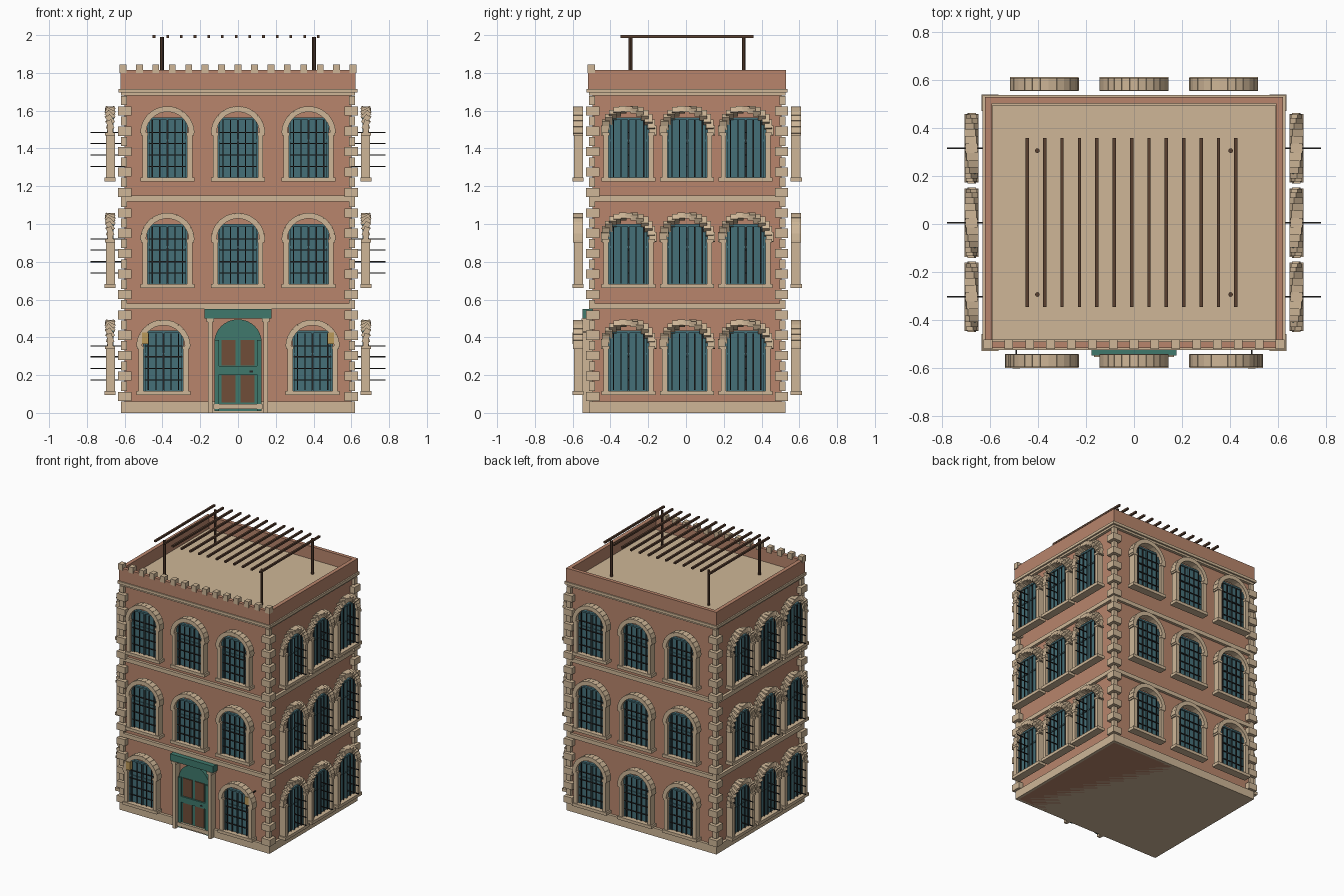
import bpy, bmesh
from math import pi, sin, cos
from mathutils import Matrix, Vector

if "Cube" in bpy.data.objects:
    bpy.data.objects.remove(bpy.data.objects["Cube"])

CY = 0.006          # small y offset of the building body
HX, HY = 0.60, 0.50  # wall half sizes
COL = {"brick": (.48, .235, .15), "stone": (.62, .47, .31), "glass": (.06, .16, .19),
       "teal": (.05, .19, .15), "wood": (.16, .075, .04), "iron": (.02, .02, .02),
       "brass": (.5, .32, .1), "pergola": (.1, .05, .03)}
mats = {}
for n, c in COL.items():
    mats[n] = bpy.data.materials.new(n)
    mats[n].diffuse_color = (*c, 1)
parts = {}


def part(name, mat):
    if name not in parts:
        parts[name] = (bmesh.new(), mat)
    return parts[name][0]


def box(name, mat, x0, x1, y0, y1, z0, z1, M=Matrix()):
    """Axis-aligned box, optionally moved by M, merged into a named part."""
    c = Matrix.Translation(((x0 + x1) / 2, (y0 + y1) / 2, (z0 + z1) / 2))
    s = Matrix.Diagonal((abs(x1 - x0), abs(y1 - y0), abs(z1 - z0), 1))
    bmesh.ops.create_cube(part(name, mat), size=1, matrix=M @ c @ s)


def slab(name, mat, e, z0, z1):
    box(name, mat, -HX - e, HX + e, CY - HY - e, CY + HY + e, z0, z1)


def cyl(name, mat, r, x, y, z0, z1, n=8):
    bmesh.ops.create_cone(part(name, mat), cap_ends=True, segments=n, radius1=r, radius2=r,
                          depth=z1 - z0, matrix=Matrix.Translation((x, y, (z0 + z1) / 2)))


# Body, plinth, string courses, cornice, roof
slab("walls", "brick", 0, 0, 1.70)
slab("plinth", "stone", .02, 0, .06)
for z in (.55, 1.12):
    slab("string_course", "stone", .02, z, z + .03)
slab("cornice", "stone", .02, 1.68, 1.695)
slab("cornice", "stone", .032, 1.695, 1.715)
slab("roof_deck", "stone", -.01, 1.70, 1.725)

# Parapet walls and stone merlons along the front
for s in (-1, 1):
    box("parapet", "brick", s * .593, s * .622, CY - .524, CY + .524, 1.715, 1.815)
    box("parapet", "brick", -.593, .593, CY + s * .497, CY + s * .524, 1.715, 1.815)
for i in range(15):
    x = -.609 + i * .087
    box("merlons", "stone", x - .018, x + .018, CY - .528, CY - .488, 1.80, 1.845)

# Corner quoins, alternating long and short
n = 30
h = (1.68 - .06) / n
for i in range(n):
    z = .06 + i * h
    out, inn = ((.035, .035), (.02, .012))[i % 2]
    for sx in (-1, 1):
        for sy in (-1, 1):
            box("quoins", "stone", sx * (HX - inn), sx * (HX + out),
                CY + sy * (HY - inn), CY + sy * (HY + out), z + .003, z + h - .003)


def window(face, u, dz):
    """Window standing off the wall; face 0 front, 1 right, 2 back, 3 left."""
    side = face % 2
    F = HX if side else HY
    M = Matrix.Translation((0, CY, 0)) @ Matrix.Rotation(face * pi / 2, 4, 'Z') @ \
        Matrix.Translation((u, -F, dz))

    def b(name, mat, x0, x1, d0, d1, z0, z1):
        box(name, mat, x0, x1, -d1, -d0, z0, z1, M)
    b("window_glass", "glass", -.105, .105, .062, .07, .115, .435)
    b("window_sill", "stone", -.143, .143, .048, .107, .095, .117)
    for s in (-1, 1):
        b("window_jambs", "stone", s * .105, s * .132, .05, .10, .117, .345)
        b("window_jambs", "stone", s * .102, s * .14, .05, .103, .338, .355)
        b("window_casement", "glass", s * .095, s * .107, .06, .08, .117, .435)
    b("window_casement", "glass", -.105, .105, .06, .08, .423, .435)
    b("window_casement", "glass", -.006, .006, .06, .08, .117, .43)
    b("window_casement", "glass", -.1, .1, .06, .076, .308, .318)
    # Iron grille; cross bars keep the world x direction on the side windows
    for i in range(5):
        x = -.08 + i * .04
        b("window_grille", "iron", x - .003, x + .003, .078, .084, .12, .42)
    for z in (.175, .235, .297, .355):
        c = M @ Vector((0, -.08, z))
        box("window_grille", "iron", c.x - .1, c.x + .1, c.y - .003, c.y + .003,
            c.z - .003, c.z + .003)
    # Arch stones; on the side windows they twist about the world y axis
    for i in range(13):
        a = -pi / 2 + pi * (i + .5) / 13
        c = M @ Vector((.128 * sin(a), -.077, .35 + .128 * cos(a)))
        size = (.05, .04, .03, 1) if side else (.033, .052, .03, 1)
        ang = a if face != 2 else -a
        bmesh.ops.create_cube(part("window_arches", "stone"), size=1,
                              matrix=Matrix.Translation(c) @ Matrix.Rotation(ang, 4, 'Y') @ Matrix.Diagonal(size))


for floor in range(3):
    dz = floor * .565
    for k in (-1, 0, 1):
        for face in range(4):
            if face == 0 and floor == 0:
                if k:
                    window(0, k * .395, 0)
            else:
                window(face, k * (.31 if face % 2 else .374), dz)

# Entrance: arched teal frame, leaf with wooden panels, pilasters, fascia board
yw = CY - HY
bm = part("door_frame", "teal")
outline = [(-.125, .01), (.125, .01)] + \
    [(.125 * cos(pi * i / 16), .375 + .12 * sin(pi * i / 16)) for i in range(17)]
f = bm.faces.new([bm.verts.new((x, yw + .01, z)) for x, z in outline])
ext = bmesh.ops.extrude_face_region(bm, geom=[f])
for v in ext["geom"]:
    if isinstance(v, bmesh.types.BMVert):
        v.co.y -= .037
for s in (-1, 1):
    box("door_panels", "wood", s * .012, s * .088, yw - .033, yw - .02, .25, .385)
    box("door_panels", "wood", s * .012, s * .088, yw - .033, yw - .02, .055, .20)
    box("door_frame", "teal", s * .1, s * .125, yw - .04, yw, .01, .385)
    box("door_pilasters", "stone", s * .134, s * .16, yw - .055, yw, 0, .50)
    box("door_pilasters", "stone", s * .128, s * .166, yw - .06, yw, .48, .50)
    # Wall lanterns on iron brackets
    box("lantern", "brass", s * .475, s * .507, yw - .108, yw - .08, .365, .425)
    box("lantern_bracket", "iron", s * .488, s * .494, yw - .1, yw, .425, .432)
box("door_frame", "teal", -.1, .1, yw - .04, yw, .203, .247)
box("door_step", "stone", -.13, .13, yw - .045, yw, .02, .048)
box("door_handle", "iron", .06, .08, yw - .042, yw - .03, .215, .225)
box("door_fascia", "teal", -.178, .178, yw - .055, yw, .50, .55)

# Roof pergola
for x in (-.403, .403):
    for y in (-.30, .30):
        cyl("pergola_posts", "pergola", .01, x, CY + y, 1.72, 1.99)
for i in range(13):
    x = -.445 + i * .0725
    box("pergola_slats", "pergola", x - .007, x + .007, CY - .352, CY + .352, 1.986, 2.0)

# Turn every part into an object
for name, (bm, mat) in parts.items():
    bmesh.ops.recalc_face_normals(bm, faces=bm.faces)
    me = bpy.data.meshes.new(name)
    bm.to_mesh(me)
    bm.free()
    me.materials.append(mats[mat])
    bpy.context.collection.objects.link(bpy.data.objects.new(name, me))

for m in bpy.data.materials:
    if m.users and not m.is_grease_pencil:
        m.use_nodes = True
        m.node_tree.nodes["Principled BSDF"].inputs["Base Color"].default_value = m.diffuse_color
